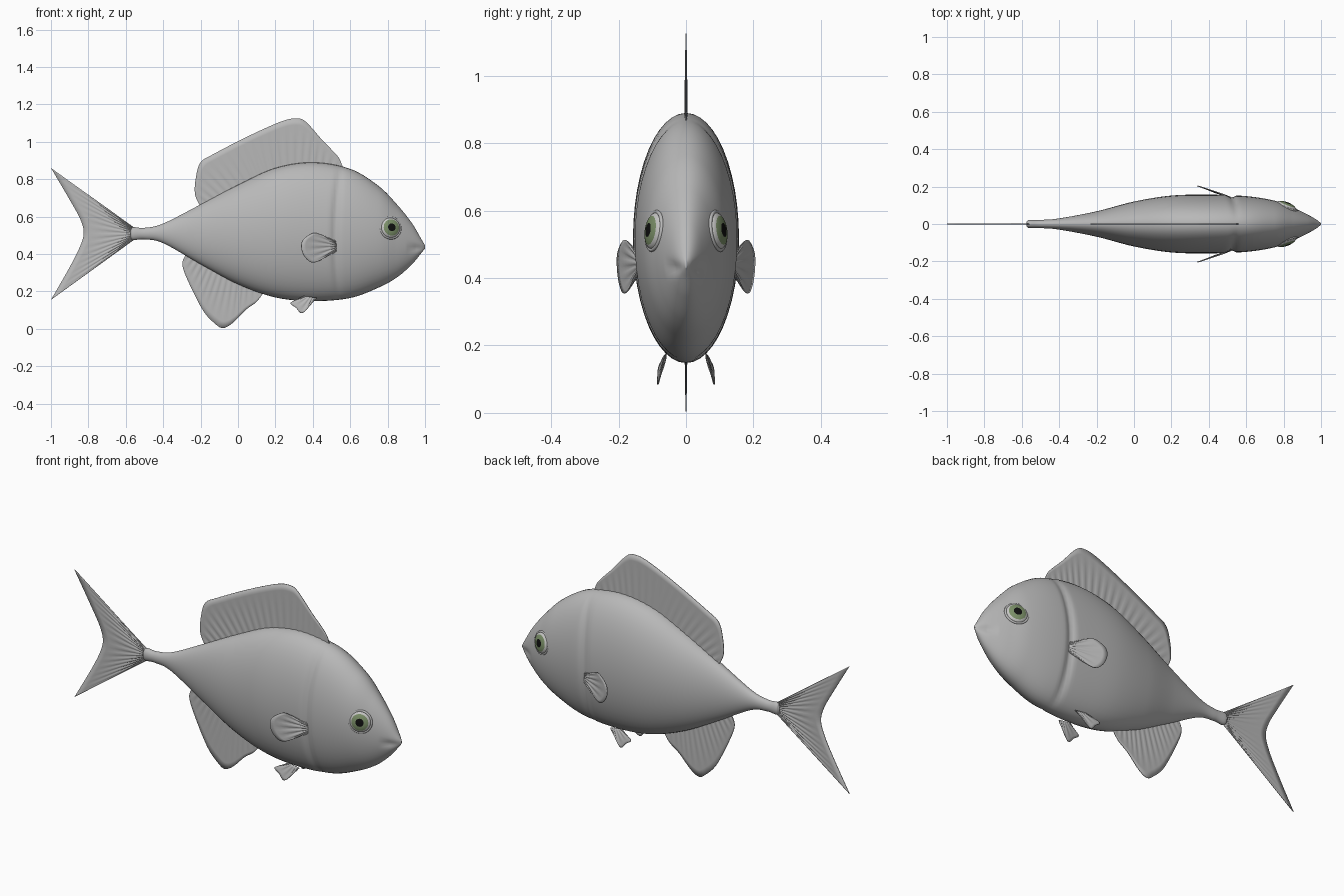
import bpy, bmesh, math
from mathutils import Vector, Matrix

if "Cube" in bpy.data.objects:
    bpy.data.objects.remove(bpy.data.objects["Cube"])


def material(name, rgb):
    m = bpy.data.materials.new(name)
    m.use_nodes = True
    m.diffuse_color = (*rgb, 1)
    m.node_tree.nodes["Principled BSDF"].inputs["Base Color"].default_value = (*rgb, 1)
    return m


SKIN = material("grey skin", (0.48, 0.48, 0.48))
WHITE = material("eye white", (0.56, 0.56, 0.55))
IRIS = material("green iris", (0.20, 0.28, 0.14))
PUPIL = material("black pupil", (0.005, 0.005, 0.005))


def finish(name, bm, mats):
    bmesh.ops.recalc_face_normals(bm, faces=bm.faces)
    mesh = bpy.data.meshes.new(name)
    for f in bm.faces:
        f.smooth = True
    bm.to_mesh(mesh)
    bm.free()
    for m in mats:
        mesh.materials.append(m)
    obj = bpy.data.objects.new(name, mesh)
    bpy.context.collection.objects.link(obj)
    return obj


def mirror(obj):
    mod = obj.modifiers.new("both sides", 'MIRROR')
    mod.use_axis = (False, True, False)
    mod.use_mirror_merge = False


def spline(points, steps):
    """Smooth curve through the points."""
    p = [Vector(q) for q in points]
    p = [2 * p[0] - p[1]] + p + [2 * p[-1] - p[-2]]
    out = []
    for a, b, c, d in zip(p, p[1:], p[2:], p[3:]):
        for i in range(steps):
            t = i / steps
            out.append(0.5 * (2 * b + (c - a) * t + (2 * a - 5 * b + 4 * c - d) * t * t
                              + (3 * b - a - 3 * c + d) * t ** 3))
    return out + [p[-2]]


def resample(points, count):
    """Evenly spaced points along a smooth curve."""
    pts = spline(points, 12)
    dist = [0]
    for a, b in zip(pts, pts[1:]):
        dist.append(dist[-1] + (b - a).length)
    out, k = [], 0
    for i in range(count):
        d = dist[-1] * i / (count - 1)
        while k < len(pts) - 2 and dist[k + 1] < d:
            k += 1
        t = (d - dist[k]) / max(dist[k + 1] - dist[k], 1e-9)
        out.append(pts[k].lerp(pts[k + 1], min(t, 1)))
    return out


def skin_grid(bm, rows, closed=False):
    n = len(rows[0])
    for a, b in zip(rows, rows[1:]):
        for j in range(n if closed else n - 1):
            k = (j + 1) % n
            bm.faces.new((a[j], a[k], b[k], b[j]))


# Body: oval sections along x, given as (x, top, bottom, half width)
SECTIONS = [
    (-.575, .525, .49, .012), (-.56, .543, .475, .022), (-.5, .54, .478, .022),
    (-.4, .563, .458, .03), (-.2, .665, .345, .068), (0, .77, .238, .12),
    (.2, .86, .168, .152), (.4, .89, .148, .157), (.6, .855, .165, .149),
    (.75, .765, .22, .125), (.85, .665, .275, .088), (.93, .565, .345, .05),
    (.98, .48, .405, .022), (1, .447, .43, .004)]
SIDES = 48
bm = bmesh.new()
rings = []
for x, top, bottom, half in spline([Vector(s) for s in SECTIONS], 14):
    ring = []
    for j in range(SIDES):
        a = math.tau * j / SIDES
        z = (top + bottom) / 2 + (top - bottom) / 2 * math.sin(a)
        y = half * math.cos(a)
        # gill groove
        gill = .52 + .2 * (z - .48) ** 2
        y *= 1 - .09 * math.exp(-((x - gill) / .018) ** 2)
        # mouth crease
        mouth = min(max((x - .9) / .05, 0), 1)
        y *= 1 - .22 * mouth * math.exp(-((z - .43) / .018) ** 2)
        ring.append(bm.verts.new((x, y, z)))
    rings.append(ring)
skin_grid(bm, rings, True)
bm.faces.new(rings[0])
bm.faces.new(rings[-1])
finish("body", bm, [SKIN])


# Fins: a rippled sheet between a root curve and an outer edge
def fin(name, root, edge, rays, ripple, thickness=.004, rows=8):
    count = rays * 4 + 1
    inner, outer = resample(root, count), resample(edge, count)
    bm = bmesh.new()
    grid = []
    for r in range(rows + 1):
        t = r / rows
        line = []
        for i, (a, b) in enumerate(zip(inner, outer)):
            p = a.lerp(b, t)
            p.y += ripple * math.sin(i * math.pi / 2) * math.sin(math.pi * min(t + .15, 1))
            line.append(bm.verts.new(p))
        grid.append(line)
    skin_grid(bm, grid)
    obj = finish(name, bm, [SKIN])
    mod = obj.modifiers.new("thickness", 'SOLIDIFY')
    mod.thickness = thickness
    mod.offset = 0
    return obj


def flat(*pairs):
    return [(x, 0, z) for x, z in pairs]


fin("tail_fin", flat((-.55, .482), (-.55, .536)),
    flat((-1, .155), (-.9, .33), (-.845, .44), (-.825, .515), (-.845, .59),
         (-.9, .69), (-1, .86)), 14, .002)
fin("dorsal_fin", flat((-.18, .63), (0, .73), (.2, .82), (.4, .85), (.55, .82)),
    flat((-.2, .65), (-.23, .72), (-.225, .81), (-.2, .89), (-.13, .935), (.065, 1.035),
         (.235, 1.11), (.315, 1.125), (.365, 1.105), (.45, 1.01), (.535, .92), (.56, .865)),
    22, .002)
fin("anal_fin", flat((-.27, .43), (-.2, .38), (0, .28), (.13, .23)),
    flat((-.28, .40), (-.297, .34), (-.26, .24), (-.185, .095), (-.12, .025),
         (-.08, .004), (-.03, .03), (.04, .1), (.1, .145), (.14, .2)), 16, .002)
mirror(fin("pectoral_fins", [(.525, .138, .415), (.525, .138, .47)],
           [(.5, .147, .40), (.41, .18, .355), (.365, .195, .375), (.34, .203, .425),
            (.347, .202, .475), (.4, .185, .512), (.44, .17, .505), (.5, .147, .48)], 8, .003))
mirror(fin("pelvic_fins", [(.42, .06, .165), (.35, .06, .175)],
           [(.41, .068, .155), (.345, .083, .085), (.31, .083, .113), (.28, .08, .138),
            (.325, .068, .16)], 6, .002))

# Eyes: flattened balls, coloured by distance from the gaze axis
R = .055
gaze = Vector((.36, .92, .14)).normalized()
place = Matrix.Translation((.815, .094, .54)) @ gaze.to_track_quat('Z', 'Y').to_matrix().to_4x4()
bm = bmesh.new()
bmesh.ops.create_uvsphere(bm, u_segments=32, v_segments=24, radius=R)
for f in bm.faces:
    c = f.calc_center_median()
    r = c.xy.length / R
    f.material_index = 0 if c.z < 0 or r > .79 else (2 if r < .37 else 1)
bm.transform(place @ Matrix.Diagonal((1, 1, .4, 1)))
mirror(finish("eyes", bm, [WHITE, IRIS, PUPIL]))

# Eyelids: a soft rim around each eye
bm = bmesh.new()
rim = []
for i in range(32):
    a = math.tau * i / 32
    ring = []
    for j in range(8):
        b = math.tau * j / 8
        r = R + .002 + .006 * math.cos(b)
        ring.append(bm.verts.new((r * math.cos(a), r * math.sin(a), .006 * math.sin(b))))
    rim.append(ring)
skin_grid(bm, rim + rim[:1], True)
bm.transform(place)
mirror(finish("eyelids", bm, [SKIN]))
